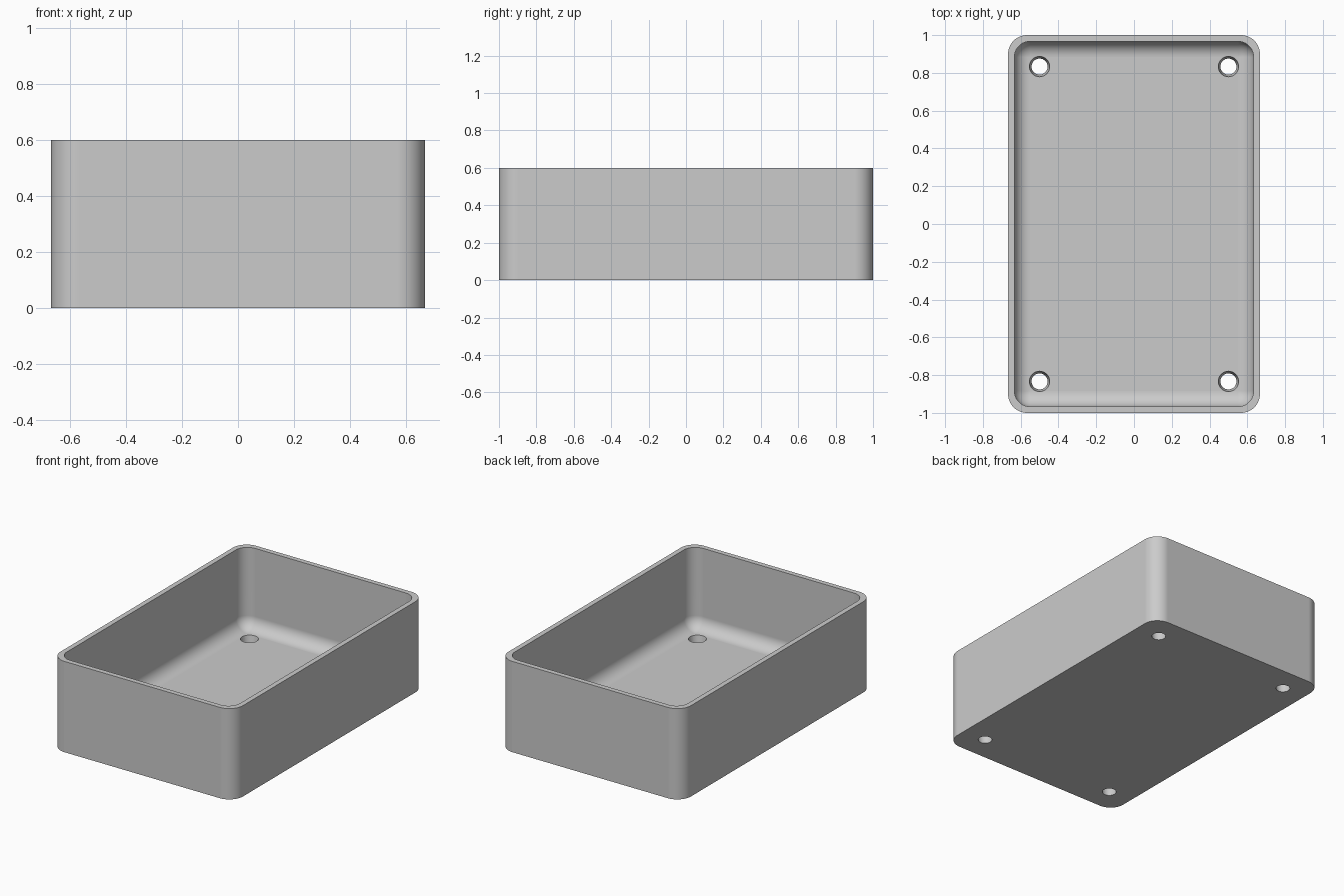
import bpy, bmesh, math

if "Cube" in bpy.data.objects:
    bpy.data.objects.remove(bpy.data.objects["Cube"], do_unlink=True)

HALF_X, HALF_Y, HEIGHT = 0.6667, 1.0, 0.6
WALL, FLOOR = 0.0333, 0.0667
OUTER_R, INNER_R = 0.1, 0.0833
STEPS = 10

grey = bpy.data.materials.new("plain grey")
grey.use_nodes = True
grey.diffuse_color = (0.6, 0.6, 0.6, 1)
grey.node_tree.nodes["Principled BSDF"].inputs["Base Color"].default_value = (0.6, 0.6, 0.6, 1)


def rounded_loop(bm, inset, radius, z):
    """Rounded rectangle of vertices, counter-clockwise from above."""
    verts = []
    for corner, (sx, sy) in enumerate([(1, 1), (-1, 1), (-1, -1), (1, -1)]):
        cx = sx * (HALF_X - inset - radius)
        cy = sy * (HALF_Y - inset - radius)
        for i in range(STEPS + 1):
            a = (corner + i / STEPS) * math.pi / 2
            verts.append(bm.verts.new((cx + radius * math.cos(a), cy + radius * math.sin(a), z)))
    return verts


# Open tray: outer wall, rim, inner wall, floor fillet
bm = bmesh.new()
loops = [rounded_loop(bm, 0, OUTER_R, 0),
         rounded_loop(bm, 0, OUTER_R, HEIGHT),
         rounded_loop(bm, WALL, INNER_R, HEIGHT)]
for i in range(STEPS + 1):
    a = i / STEPS * math.pi / 2
    step_in = INNER_R * (1 - math.cos(a))
    loops.append(rounded_loop(bm, WALL + step_in, INNER_R - step_in,
                              FLOOR + INNER_R * (1 - math.sin(a))))
for low, high in zip(loops, loops[1:]):
    n = len(low)
    for i in range(n):
        j = (i + 1) % n
        bm.faces.new((low[i], low[j], high[j], high[i]))
bm.faces.new(loops[0][::-1])
bm.faces.new(loops[-1])
bmesh.ops.remove_doubles(bm, verts=bm.verts, dist=1e-5)
bmesh.ops.recalc_face_normals(bm, faces=bm.faces)
mesh = bpy.data.meshes.new("tray")
bm.to_mesh(mesh)
bm.free()
tray = bpy.data.objects.new("tray", mesh)
bpy.context.collection.objects.link(tray)
mesh.materials.append(grey)

# Four tapered screw holes, wider at the top
bm = bmesh.new()
TOP_R, LOW_R, EXTRA = 0.054, 0.0425, 0.03
slope = (TOP_R - LOW_R) / FLOOR
for sx in (-1, 1):
    for sy in (-1, 1):
        made = bmesh.ops.create_cone(bm, cap_ends=True, segments=32, depth=FLOOR + 2 * EXTRA,
                                     radius1=LOW_R - slope * EXTRA, radius2=TOP_R + slope * EXTRA)
        bmesh.ops.translate(bm, verts=made["verts"], vec=(sx * 0.5, sy * 0.8333, FLOOR / 2))
cut_mesh = bpy.data.meshes.new("hole_cutter")
bm.to_mesh(cut_mesh)
bm.free()
cut_mesh.materials.append(grey)
cutter = bpy.data.objects.new("hole_cutter", cut_mesh)
bpy.context.collection.objects.link(cutter)
cutter.hide_render = True

bpy.ops.object.select_all(action='DESELECT')
bpy.context.view_layer.objects.active = tray
tray.select_set(True)
cut = tray.modifiers.new("screw holes", 'BOOLEAN')
cut.operation, cut.solver, cut.object = 'DIFFERENCE', 'EXACT', cutter
bpy.ops.object.modifier_apply(modifier=cut.name)
bpy.data.objects.remove(cutter, do_unlink=True)

# Smooth rounded corners, crisp rim and flat walls
bpy.ops.object.shade_smooth_by_angle(angle=math.radians(30))
weighted = tray.modifiers.new("flat walls", 'WEIGHTED_NORMAL')
weighted.keep_sharp = True
